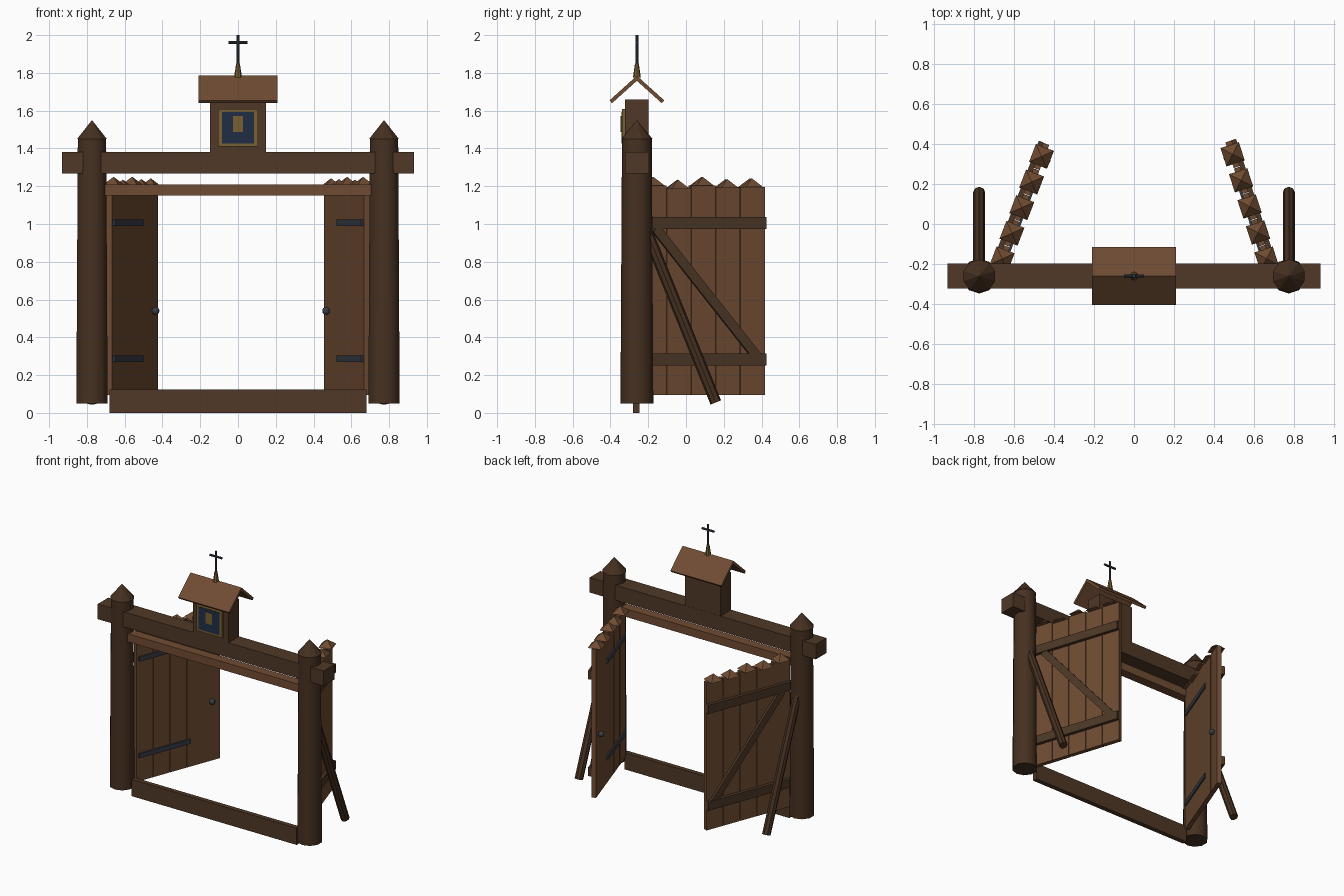
import bpy, bmesh, math
from mathutils import Matrix, Vector

if "Cube" in bpy.data.objects:
    bpy.data.objects.remove(bpy.data.objects["Cube"])

I = Matrix.Identity(4)


def mat(name, rgb):
    m = bpy.data.materials.new(name)
    m.diffuse_color = (*rgb, 1)
    m.use_nodes = True
    m.node_tree.nodes["Principled BSDF"].inputs["Base Color"].default_value = m.diffuse_color
    return m


POST = mat("dark log wood", (0.062, 0.030, 0.015))
BEAM = mat("beam wood", (0.080, 0.040, 0.020))
PLANK = mat("plank wood", (0.160, 0.072, 0.032))
RAIL = mat("rail wood", (0.072, 0.038, 0.019))
IRON = mat("dark iron", (0.038, 0.048, 0.064))
GOLD = mat("dull gold", (0.190, 0.115, 0.032))
BLUE = mat("icon blue", (0.014, 0.028, 0.060))


def finish(name, bm, material, matrix, smooth=False):
    me = bpy.data.meshes.new(name)
    bmesh.ops.recalc_face_normals(bm, faces=bm.faces)
    bm.to_mesh(me)
    bm.free()
    me.transform(matrix)
    me.materials.append(material)
    ob = bpy.data.objects.new(name, me)
    bpy.context.collection.objects.link(ob)
    if smooth:
        bpy.context.view_layer.objects.active = ob
        ob.select_set(True)
        bpy.ops.object.shade_smooth_by_angle(angle=math.radians(40))
        ob.select_set(False)
    return ob


def box(name, lo, hi, material, matrix=I):
    """Box between two corners."""
    lo, hi = Vector(lo), Vector(hi)
    bm = bmesh.new()
    bmesh.ops.create_cube(bm, size=1)
    for v in bm.verts:
        v.co = [(lo[i] + hi[i]) / 2 + v.co[i] * (hi[i] - lo[i]) for i in range(3)]
    return finish(name, bm, material, matrix)


def rod(name, a, b, r1, r2, material, sides=10, matrix=I, turn=0.0, smooth=True):
    """Cylinder or cone from point a to point b."""
    a, b = Vector(a), Vector(b)
    bm = bmesh.new()
    bmesh.ops.create_cone(bm, cap_ends=True, segments=sides, radius1=r1,
                          radius2=r2, depth=(b - a).length)
    d = (b - a).normalized()
    rot = I if d.z > 0.999 else d.to_track_quat('Z', 'Y').to_matrix().to_4x4()
    m = Matrix.Translation((a + b) / 2) @ rot @ Matrix.Rotation(turn, 4, 'Z')
    return finish(name, bm, material, matrix @ m, smooth)


GY = -0.26  # plane of the gate frame

# Posts with pointed tops, and leaning props behind them
for s, side in ((-1, "left"), (1, "right")):
    x = s * 0.773
    rod(side + "_post", (x, GY, 0.05), (x, GY, 1.45), 0.087, 0.079, POST)
    rod(side + "_post_point", (x, GY, 1.45), (x, GY, 1.55), 0.083, 0.0, POST, smooth=False)
    rod(side + "_prop", (x, -0.215, 0.98), (x, 0.158, 0.055), 0.03, 0.03, POST, 8)

# Horizontal frame members
box("top_beam", (-0.932, -0.322, 1.268), (0.932, -0.197, 1.38), BEAM)
box("lower_lintel", (-0.707, -0.295, 1.15), (0.707, -0.225, 1.21), PLANK)
box("threshold", (-0.68, -0.28, 0.0), (0.68, -0.245, 0.125), BEAM)

# Small shrine with framed panel
box("shrine_box", (-0.147, -0.322, 1.38), (0.147, -0.198, 1.66), BEAM)
box("panel_frame", (-0.105, -0.338, 1.41), (0.105, -0.32, 1.61), GOLD)
box("panel", (-0.086, -0.342, 1.427), (0.086, -0.336, 1.593), BLUE)
box("panel_figure", (-0.027, -0.346, 1.488), (0.027, -0.34, 1.573), GOLD)

# Gable roof: two sloping boards meeting at the ridge
slope = math.radians(42)
for s, side in ((-1, "front"), (1, "back")):
    m = Matrix.Translation((0, GY, 1.785)) @ Matrix.Rotation(-s * slope, 4, 'X')
    box(side + "_roof_board", (-0.21, min(0, s * 0.195), -0.02),
        (0.21, max(0, s * 0.195), 0), PLANK, m)

# Finial and cross
rod("finial", (0, GY, 1.775), (0, GY, 1.85), 0.021, 0.01, GOLD, 8)
rod("cross_upright", (0, GY, 1.84), (0, GY, 2.0), 0.008, 0.008, IRON, 8)
rod("cross_arm", (-0.05, GY, 1.96), (0.05, GY, 1.96), 0.008, 0.008, IRON, 8)

# Two open doors; local x runs from hinge to free edge, s is the outer side
PITCH, HALF = 0.137, 0.016
PEAKS = (1.25, 1.235, 1.25, 1.238, 1.242)
for s, side, hx, ang in ((1, "left", -0.683, 69), (-1, "right", 0.683, 108)):
    M = Matrix.Translation((hx, -0.238, 0)) @ Matrix.Rotation(math.radians(ang), 4, 'Z')

    def slab(name, x0, x1, y0, y1, z0, z1, material, matrix=M):
        ys = sorted((s * y0, s * y1))
        return box(f"{side}_door_{name}", (x0, ys[0], z0), (x1, ys[1], z1), material, matrix)

    # Planks with pyramid tips
    for i, peak in enumerate(PEAKS):
        x = i * PITCH
        slab(f"plank_{i + 1}", x + 0.0015, x + PITCH - 0.0015, -HALF, HALF,
             0.095, peak - 0.045, PLANK)
        cx = x + PITCH / 2
        rod(f"{side}_door_tip_{i + 1}", (cx, 0, peak - 0.047), (cx, 0, peak), 0.068, 0,
            PLANK, 4, M, math.pi / 4, False)
    length = PITCH * len(PEAKS)

    # Outer rails and inner iron straps
    for n, z in (("lower", 0.283), ("upper", 1.005)):
        slab(n + "_rail", 0, length, HALF, HALF + 0.024, z - 0.032, z + 0.032, RAIL)
    for n, z in (("lower", 0.287), ("upper", 1.007)):
        slab(n + "_strap", 0.02, 0.44, -HALF, -HALF - 0.01, z - 0.017, z + 0.017, IRON)

    # Diagonal brace from top hinge corner to bottom free corner
    a, b = Vector((0.075, 0, 0.975)), Vector((0.635, 0, 0.30))
    d = b - a
    B = M @ Matrix.Translation(a) @ Matrix.Rotation(math.atan2(-d.z, d.x), 4, 'Y')
    slab("diagonal", 0, d.length, HALF, HALF + 0.02, -0.025, 0.025, RAIL, B)

    # Round knob on the inner face
    bm = bmesh.new()
    bmesh.ops.create_uvsphere(bm, u_segments=10, v_segments=8, radius=0.021)
    finish(side + "_door_knob", bm, IRON,
           M @ Matrix.Translation((0.61, -s * (HALF + 0.014), 0.54)), True)
